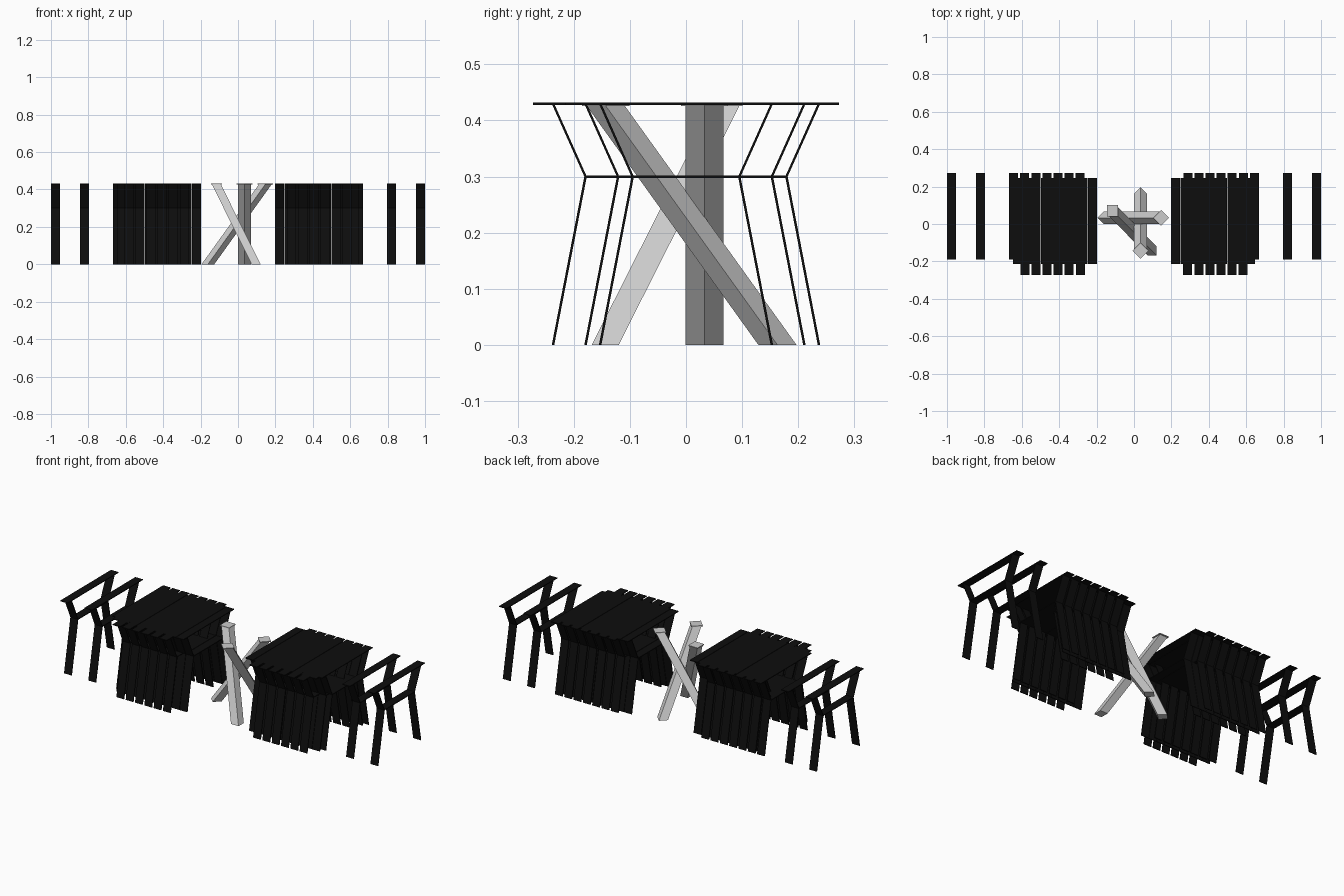
import bpy, bmesh

if "Cube" in bpy.data.objects:
    bpy.data.objects.remove(bpy.data.objects["Cube"])

H = 0.432      # overall height
MID = 0.30     # height of the cross bar
W = 0.048      # strip width along x
T = 0.0022     # half thickness of the sheet strip

black = bpy.data.materials.new("black_metal")
black.diffuse_color = (0.004, 0.004, 0.004, 1)
black.use_nodes = True
black.node_tree.nodes["Principled BSDF"].inputs["Base Color"].default_value = black.diffuse_color


def skin(bm, rings):
    """Closed tube through rings of four points."""
    vs = [[bm.verts.new(p) for p in r] for r in rings]
    for a, b in zip(vs, vs[1:]):
        for i in range(4):
            j = (i + 1) % 4
            bm.faces.new((a[i], a[j], b[j], b[i]))
    bm.faces.new(vs[0][::-1])
    bm.faces.new(vs[-1])


def finish(bm, name, mat=None):
    bmesh.ops.recalc_face_normals(bm, faces=bm.faces)
    me = bpy.data.meshes.new(name)
    bm.to_mesh(me)
    bm.free()
    ob = bpy.data.objects.new(name, me)
    bpy.context.collection.objects.link(ob)
    if mat:
        me.materials.append(mat)
    return ob


# Bent strip frame: two kinked legs, a cross bar and a top bar
def frame_mesh():
    bm = bmesh.new()
    x = W / 2
    for s in (-1, 1):
        rings = []
        for y, z in ((0.195, 0), (0.137, MID), (0.195, H - T)):
            y *= s
            rings.append([(-x, y - T, z), (x, y - T, z), (x, y + T, z), (-x, y + T, z)])
        skin(bm, rings)
    for half, z in ((0.137, MID), (0.231, H - T)):
        skin(bm, [[(-x, y, z - T), (x, y, z - T), (x, y, z + T), (-x, y, z + T)]
                  for y in (-half, half)])
    ob = finish(bm, "frame_source", black)
    me = ob.data
    bpy.data.objects.remove(ob)
    return me


frame = frame_mesh()


def add_frames(name, y, starts):
    """Place frames by distance of the inner or outer edge, mirrored in x."""
    for i, x0 in enumerate(starts):
        for side, s in (("left", -1), ("right", 1)):
            ob = bpy.data.objects.new(f"{name}_{side}_{i}", frame)
            ob.location = (s * (x0 + W / 2), y, 0)
            bpy.context.collection.objects.link(ob)


# Outer pair, then three staggered rows packed in each cluster
add_frames("outer_frame", 0.042, (0.952, 0.797))
add_frames("rear_row_frame", 0.042, [0.264 + 0.0593 * i for i in range(7)])
add_frames("middle_row_frame", 0.016, [0.197 + 0.0503 * i for i in range(9)])
add_frames("front_row_frame", -0.042, [0.263 + 0.0593 * i for i in range(6)])


# Leaning square beams with thin caps on top
def beam(name, bottom, top, diagonal):
    def ring(c, z, r):
        pts = ((r, 0), (0, r), (-r, 0), (0, -r))
        if diagonal:
            q = r * 0.7071
            pts = ((q, q), (-q, q), (-q, -q), (q, -q))
        return [(c[0] + a, c[1] + b, z) for a, b in pts]
    bm = bmesh.new()
    skin(bm, [ring(bottom, 0, 0.034), ring(top, H - 0.006, 0.034)])
    finish(bm, name)
    bm = bmesh.new()
    skin(bm, [ring(top, H - 0.006, 0.042), ring(top, H - 0.001, 0.042)])
    finish(bm, name + "_cap")


beam("beam_along_y", (0.035, 0.163), (0.035, -0.143), False)
beam("beam_along_x", (-0.161, 0.033), (0.145, 0.033), False)
beam("beam_diagonal", (0.097, -0.144), (-0.115, 0.071), True)
